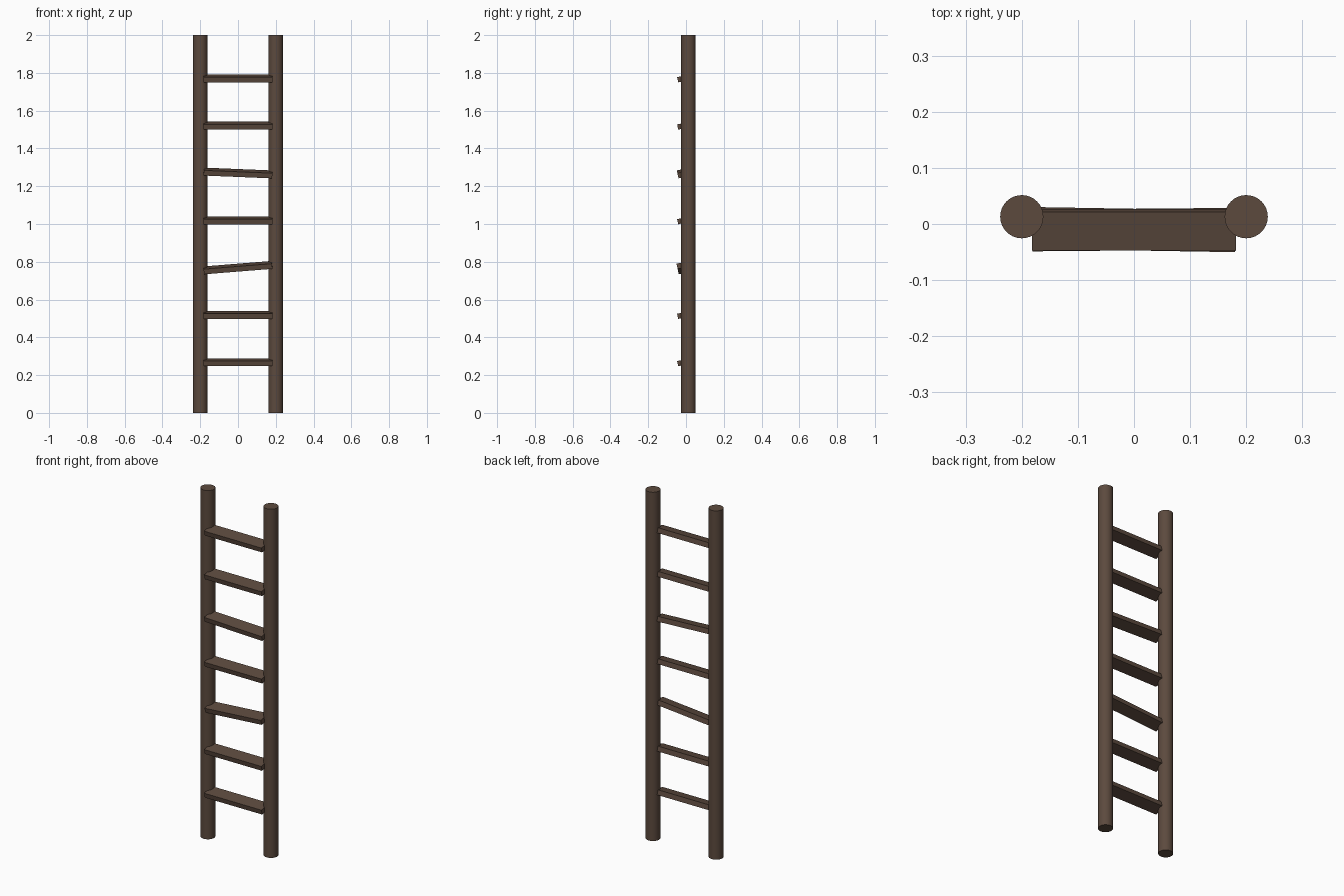
import bpy
import math
from mathutils import Matrix

if "Cube" in bpy.data.objects:
    bpy.data.objects.remove(bpy.data.objects["Cube"])

wood = bpy.data.materials.new("dark brown wood")
wood.diffuse_color = (0.107, 0.068, 0.048, 1)
wood.use_nodes = True
wood.node_tree.nodes["Principled BSDF"].inputs["Base Color"].default_value = wood.diffuse_color

# Two round side rails
for side, x in (("left", -0.2), ("right", 0.2)):
    bpy.ops.mesh.primitive_cylinder_add(vertices=32, radius=0.0385, depth=2, location=(x, 0.013, 1))
    rail = bpy.context.object
    rail.name = side + "_rail"
    rail.data.materials.append(wood)
    bpy.ops.object.shade_smooth_by_angle(angle=math.radians(30))

# Flat rungs, pitched forward; two of them hang crooked
crooked = {2: -4.7, 4: 2.4}
for i in range(7):
    bpy.ops.mesh.primitive_cube_add(size=1)
    rung = bpy.context.object
    rung.name = f"rung_{i + 1}"
    rung.data.transform(Matrix.Diagonal((0.363, 0.07, 0.028, 1)))
    pitch = Matrix.Rotation(math.radians(12), 4, 'X')
    roll = Matrix.Rotation(math.radians(crooked.get(i, 0)), 4, 'Y')
    rung.matrix_world = Matrix.Translation((0, -0.01, 0.268 + 0.2505 * i)) @ pitch @ roll
    rung.data.materials.append(wood)
